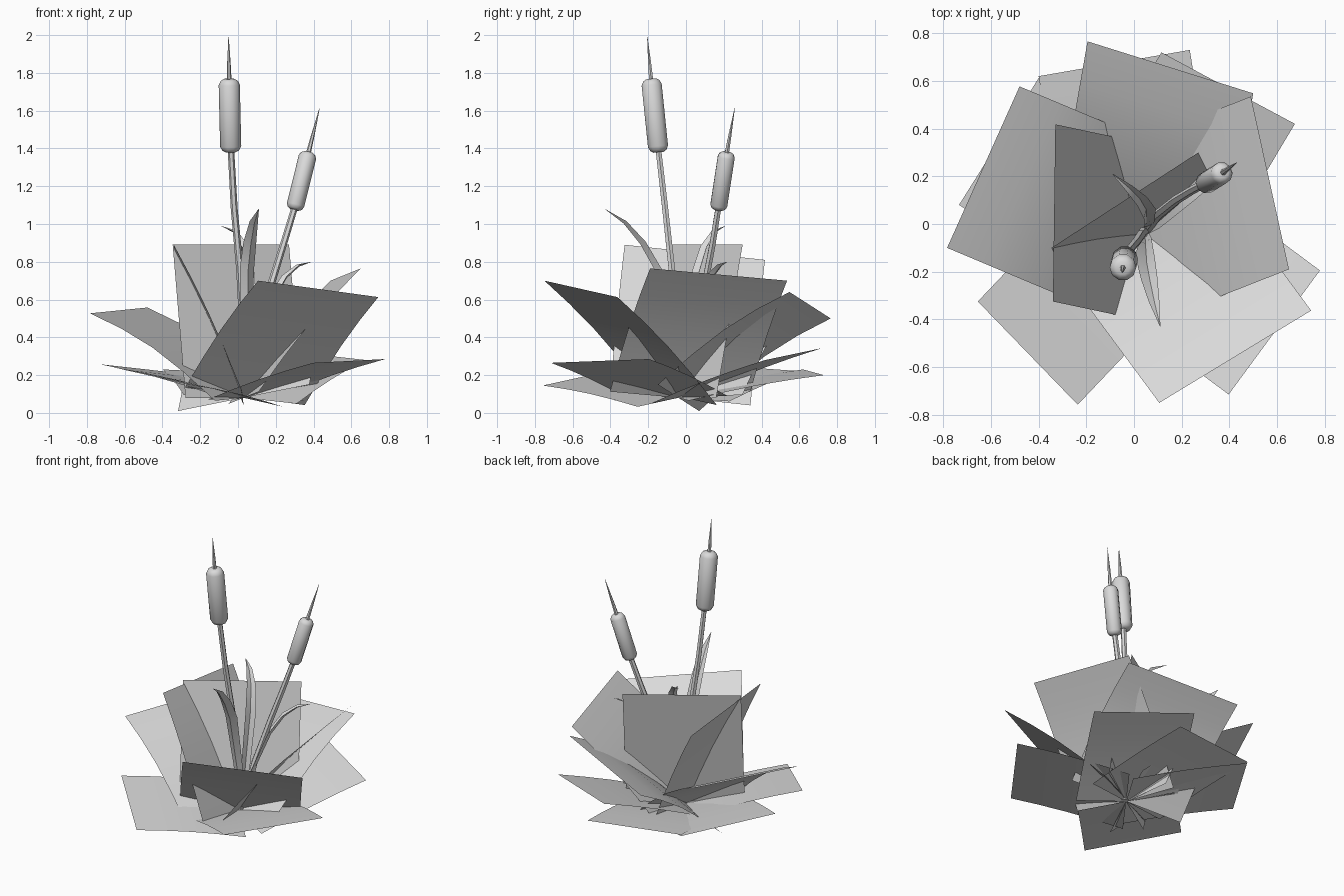
import bpy
import math
from mathutils import Vector

if "Cube" in bpy.data.objects:
    bpy.data.objects.remove(bpy.data.objects["Cube"])

grey = bpy.data.materials.new("plain grey")
grey.diffuse_color = (0.7, 0.7, 0.7, 1)
grey.use_nodes = True
grey.node_tree.nodes["Principled BSDF"].inputs["Base Color"].default_value = grey.diffuse_color


def make(name, verts, faces):
    mesh = bpy.data.meshes.new(name)
    mesh.from_pydata([tuple(v) for v in verts], [], faces)
    mesh.materials.append(grey)
    obj = bpy.data.objects.new(name, mesh)
    bpy.context.collection.objects.link(obj)
    bpy.ops.object.select_all(action='DESELECT')
    obj.select_set(True)
    bpy.context.view_layer.objects.active = obj
    bpy.ops.object.shade_smooth_by_angle(angle=math.radians(40))
    return obj


def card(name, a, b, arch, centre=(0.03, -0.04, 0.08), rows=4):
    """Bent leaf card from a root edge to the outer edge a-b."""
    a, b, c = Vector(a), Vector(b), Vector(centre)
    half = (b - a) / 2
    verts, faces = [], []
    for i in range(rows + 1):
        t = i / rows
        lift = Vector((0, 0, arch * math.sin(math.pi * t)))
        verts += [(c - half).lerp(a, t) + lift, (c + half).lerp(b, t) + lift]
    for i in range(rows):
        k = 2 * i
        faces.append((k, k + 1, k + 3, k + 2))
    return make(name, verts, faces)


def tube(name, path, radii, sides=8):
    """Round loft along a path."""
    path = [Vector(p) for p in path]
    verts, faces, n = [], [], len(path)
    for i, p in enumerate(path):
        d = (path[min(i + 1, n - 1)] - path[max(i - 1, 0)]).normalized()
        u = d.cross(Vector((0, 1, 0))).normalized()
        v = d.cross(u)
        for s in range(sides):
            w = 2 * math.pi * s / sides
            verts.append(p + radii[i] * (u * math.cos(w) + v * math.sin(w)))
    for i in range(n - 1):
        for s in range(sides):
            q = (s + 1) % sides
            faces.append((i * sides + s, (i + 1) * sides + s,
                          (i + 1) * sides + q, i * sides + q))
    faces.append(tuple(range(sides)))
    faces.append(tuple(reversed(range((n - 1) * sides, n * sides))))
    return make(name, verts, faces)


def blade(name, path, side, widths):
    """Narrow leaf folded along its middle, tapering to a tip."""
    side = Vector(side).normalized()
    path = [Vector(p) for p in path]
    verts, faces, n = [], [], len(path)
    for i, (p, w) in enumerate(zip(path, widths)):
        d = (path[min(i + 1, n - 1)] - path[max(i - 1, 0)]).normalized()
        normal = side.cross(d)
        if normal.z < 0:
            normal = -normal
        verts += [p - side * w / 2 + normal * 0.15 * w, p - normal * 0.2 * w,
                  p + side * w / 2 + normal * 0.15 * w]
        if i:
            k = 3 * i
            faces += [(k - 3, k - 2, k + 1, k), (k - 2, k - 1, k + 2, k + 1)]
    return make(name, verts, faces)


def cattail(name, stem, low, high, tip, radius):
    low, high, tip = Vector(low), Vector(high), Vector(tip)
    count = len(stem)
    tube(name + "_stem", stem + [low.lerp(high, 0.1)],
         [0.022 - 0.005 * i / count for i in range(count + 1)], 6)
    # capsule-shaped seed head
    profile = [(0, 0.5), (0.025, 0.8), (0.08, 1), (0.92, 1), (0.975, 0.8), (1, 0.5)]
    tube(name + "_head", [low.lerp(high, t) for t, r in profile],
         [radius * r for t, r in profile], 10)
    tube(name + "_spike", [high.lerp(tip, t) for t in (-0.05, 0.4, 1)],
         [0.013, 0.009, 0.001], 6)


# tall wide leaf cards
card("back_leaf", (-0.195, 0.766, 0.50), (0.50, 0.548, 0.64), 0.045)
card("left_leaf", (-0.48, 0.577, 0.558), (-0.784, -0.10, 0.527), 0.05)
card("right_leaf", (0.49, 0.535, 0.70), (0.65, -0.19, 0.765), 0.035)
card("front_leaf", (0.106, -0.75, 0.70), (0.743, -0.363, 0.613), 0.03,
     (0.035, -0.03, 0.085))
card("upright_left_leaf", (-0.33, 0.418, 0.81), (-0.34, -0.325, 0.89), 0.035,
     (0.025, -0.03, 0.08))
card("upright_back_leaf", (-0.346, -0.10, 0.892), (0.27, 0.30, 0.892), 0.0,
     (0.03, -0.04, 0.08))

# low spreading leaf cards, nearly flat
low_edges = [
    ((0.78, -0.195, 0.285), (0.397, -0.715, 0.265)),
    ((-0.236, -0.758, 0.145), (-0.655, -0.325, 0.24)),
    ((-0.734, 0.08, 0.258), (-0.395, 0.62, 0.22)),
    ((-0.40, 0.62, 0.23), (0.234, 0.73, 0.20)),
    ((0.115, 0.72, 0.343), (0.675, 0.42, 0.28)),
]
for i, (a, b) in enumerate(low_edges):
    card("low_leaf_%d" % (i + 1), a, b, 0.012)

# narrow blades
blade("front_blade",
      [(0.045, -0.04, 0.08), (0.045, -0.07, 0.4), (0.05, -0.15, 0.76),
       (0.065, -0.23, 0.90), (0.085, -0.325, 1.01), (0.11, -0.43, 1.08)],
      (1, 0.25, 0), [0.03, 0.06, 0.078, 0.07, 0.045, 0.002])
blade("back_blade",
      [(0.05, -0.03, 0.08), (0.06, 0.0, 0.4), (0.06, 0.05, 0.72),
       (0.03, 0.10, 0.88), (-0.02, 0.15, 0.96), (-0.09, 0.21, 0.99)],
      (0.77, 0.64, 0), [0.03, 0.055, 0.065, 0.055, 0.035, 0.002])
blade("right_blade",
      [(0.05, -0.03, 0.08), (0.10, 0.01, 0.35), (0.18, 0.08, 0.6),
       (0.25, 0.13, 0.72), (0.32, 0.18, 0.78), (0.39, 0.22, 0.80)],
      (-0.5, 0.86, 0), [0.03, 0.055, 0.065, 0.055, 0.035, 0.002])

# cattails
cattail("tall_cattail",
        [(0.045, -0.03, 0.08), (0.03, -0.045, 0.4), (0.01, -0.075, 0.76),
         (-0.02, -0.11, 1.08)],
        (-0.038, -0.145, 1.38), (-0.047, -0.185, 1.768), (-0.05, -0.205, 1.99), 0.056)
cattail("short_cattail",
        [(0.05, -0.03, 0.08), (0.10, 0.04, 0.4), (0.175, 0.10, 0.68),
         (0.24, 0.14, 0.89)],
        (0.298, 0.17, 1.075), (0.374, 0.217, 1.38), (0.432, 0.258, 1.615), 0.047)
